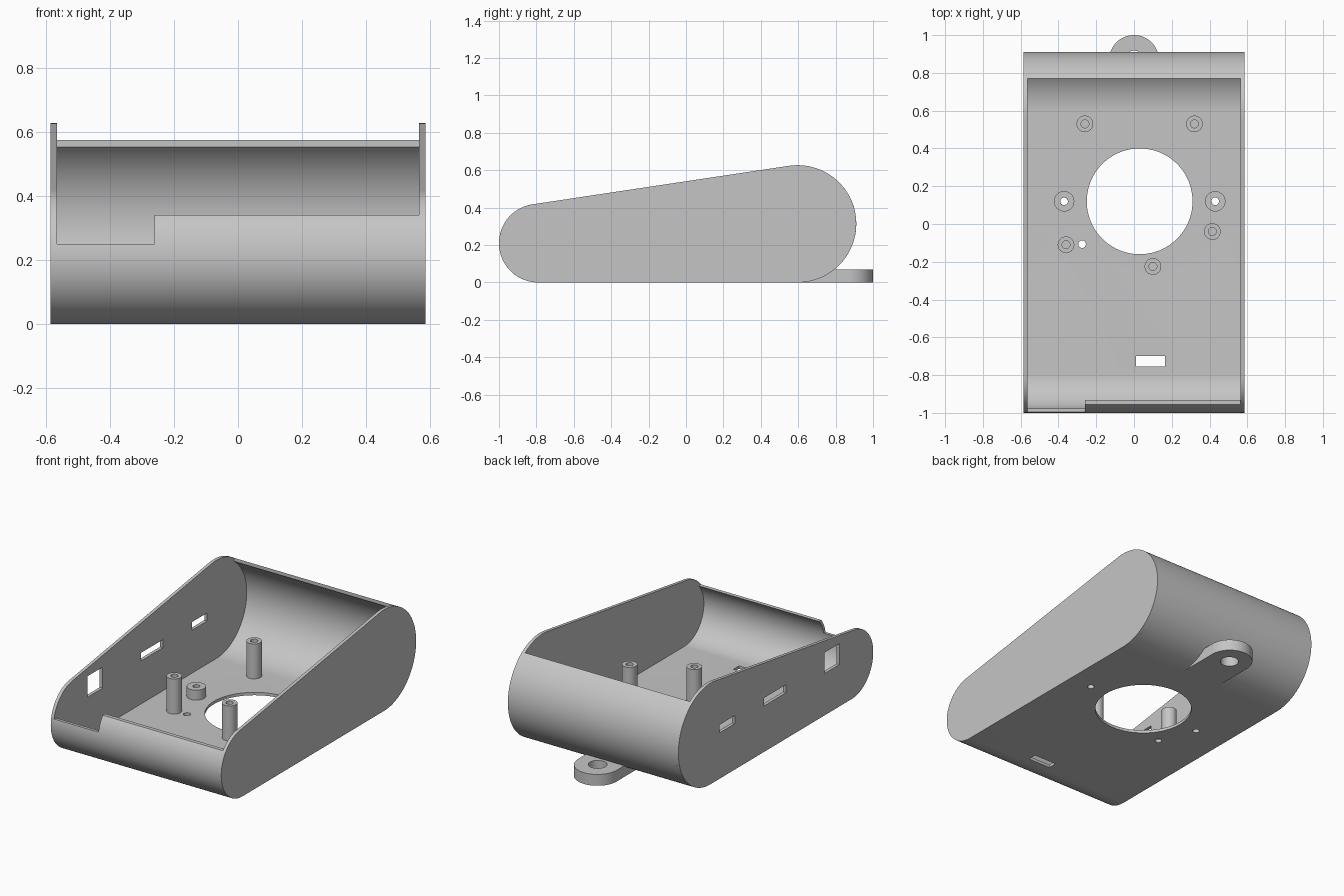
import bpy, bmesh, math
from mathutils import Matrix

if "Cube" in bpy.data.objects:
    bpy.data.objects.remove(bpy.data.objects["Cube"])

# Overall dimensions
HALF, INNER, T = 0.585, 0.565, 0.018       # half width, inside half width, wall thickness
C1, R1 = (-0.79, 0.21), 0.21               # front roll (y, z) and radius
C2, R2 = (0.597, 0.3135), 0.3135           # back roll
LIP_Y, LIP_Z = 0.77, 0.34                  # where the shell stops at back and front

grey = bpy.data.materials.new("light_grey")
grey.diffuse_color = (0.56, 0.56, 0.56, 1)
grey.use_nodes = True
grey.node_tree.nodes["Principled BSDF"].inputs["Base Color"].default_value = grey.diffuse_color


def finish(name, bm):
    bmesh.ops.recalc_face_normals(bm, faces=bm.faces)
    me = bpy.data.meshes.new(name)
    bm.to_mesh(me)
    bm.free()
    me.materials.append(grey)
    ob = bpy.data.objects.new(name, me)
    bpy.context.collection.objects.link(ob)
    return ob


def extrude(name, pts, offset):
    """Extrude a closed outline of 3D points into a solid."""
    bm = bmesh.new()
    face = bm.faces.new([bm.verts.new(p) for p in pts])
    res = bmesh.ops.extrude_face_region(bm, geom=[face])
    verts = [g for g in res["geom"] if isinstance(g, bmesh.types.BMVert)]
    bmesh.ops.translate(bm, verts=verts, vec=offset)
    return finish(name, bm)


def arc(c, r, a0, a1, n=48):
    return [(c[0] + r * math.cos(a0 + (a1 - a0) * i / n),
             c[1] + r * math.sin(a0 + (a1 - a0) * i / n)) for i in range(n + 1)]


def box(name, x0, x1, y0, y1, z0, z1):
    return extrude(name, [(x0, y0, z0), (x1, y0, z0), (x1, y1, z0), (x0, y1, z0)],
                   (0, 0, z1 - z0))


def disc(name, x, y, r, z0, z1, n=48):
    pts = arc((x, y), r, 0, 2 * math.pi, n)[:-1]
    return extrude(name, [(u, v, z0) for u, v in pts], (0, 0, z1 - z0))


def cut(ob, cutters):
    for c in cutters:
        m = ob.modifiers.new("cut", "BOOLEAN")
        m.operation, m.solver, m.object = "DIFFERENCE", "EXACT", c
        bpy.context.view_layer.objects.active = ob
        bpy.ops.object.modifier_apply(modifier=m.name)
        bpy.data.objects.remove(c)


# Side walls: two rolls joined by tangent lines
d = (C2[0] - C1[0], C2[1] - C1[1])
tangent = math.atan2(d[1], d[0]) + math.acos((R1 - R2) / math.hypot(*d))
outline = arc(C2, R2, -math.pi / 2, tangent) + arc(C1, R1, tangent, 1.5 * math.pi)
walls = {}
for name, x in (("left_wall", -HALF), ("right_wall", INNER)):
    walls[name] = extrude(name, [(x, y, z) for y, z in outline], (HALF - INNER, 0, 0))

# Connector windows in the left wall
cut(walls["left_wall"], [box("window", -0.7, -0.5, *w) for w in (
    (-0.667, -0.52, 0.26, 0.39), (-0.146, 0.07, 0.285, 0.335), (0.357, 0.505, 0.285, 0.335))])


# Curved shell: floor, rolled back and rolled front
def shell_line(t):
    back = math.acos((LIP_Y - C2[0]) / (R2 - t))
    front = math.pi - math.asin((LIP_Z - C1[1]) / (R1 - t))
    return (arc(C2, R2 - t, back, -math.pi / 2)
            + arc(C1, R1 - t, 1.5 * math.pi, front))


section = shell_line(0) + shell_line(T)[::-1]
shell = extrude("shell", [(-INNER, y, z) for y, z in section], (2 * INNER, 0, 0))
cut(shell, [
    box("lip_notch", -0.7, -0.26, -1.1, -0.85, 0.25, 0.5),
    disc("speaker_hole", 0.03, 0.12, 0.28, -0.1, 0.1, 96),
    box("floor_slot", 0.01, 0.165, -0.755, -0.70, -0.1, 0.1),
    disc("small_hole", -0.275, -0.107, 0.02, -0.1, 0.1, 24),
    disc("screw_hole_left", -0.37, 0.12, 0.02, -0.1, 0.1, 24),
    disc("screw_hole_right", 0.43, 0.12, 0.02, -0.1, 0.1, 24),
])


# Hollow standoffs on the floor
def standoff(name, x, y, r, hole, top, n=32):
    bm = bmesh.new()
    rings = []
    for rad, z in ((r, T), (r, top), (hole, top), (hole, T)):
        rings.append([bm.verts.new((u, v, z))
                      for u, v in arc((x, y), rad, 0, 2 * math.pi, n)[:-1]])
    for k in range(4):
        a, b = rings[k], rings[(k + 1) % 4]
        for i in range(n):
            j = (i + 1) % n
            bm.faces.new((a[i], a[j], b[j], b[i]))
    finish(name, bm)


for i, (x, y) in enumerate(((-0.26, 0.53), (0.32, 0.53), (0.415, -0.04),
                            (-0.36, -0.11), (0.10, -0.225))):
    standoff(f"tall_standoff_{i + 1}", x, y, 0.044, 0.021, 0.235)
for i, x in enumerate((-0.37, 0.43)):
    standoff(f"short_standoff_{i + 1}", x, 0.12, 0.054, 0.02, 0.08)

# Hanging tab behind the back roll, trimmed to the curve
TAB_Y, TAB_R = 0.868, 0.132
tab_pts = arc((0, TAB_Y), TAB_R, 0, math.pi) + [(-TAB_R, 0.61), (TAB_R, 0.61)]
tab = extrude("hanging_tab", [(x, y, 0) for x, y in tab_pts], (0, 0, 0.07))
trim = extrude("tab_trim", [(-0.3, y, z) for y, z in
                            arc(C2, R2 - 0.008, 0, 2 * math.pi, 96)[:-1]], (0.6, 0, 0))
cut(tab, [trim, disc("tab_hole", 0, TAB_Y - 0.003, 0.053, -0.1, 0.2)])

# Smooth curves, crisp edges
bpy.ops.object.select_all(action="SELECT")
bpy.context.view_layer.objects.active = shell
bpy.ops.object.shade_smooth_by_angle(angle=math.radians(30))
